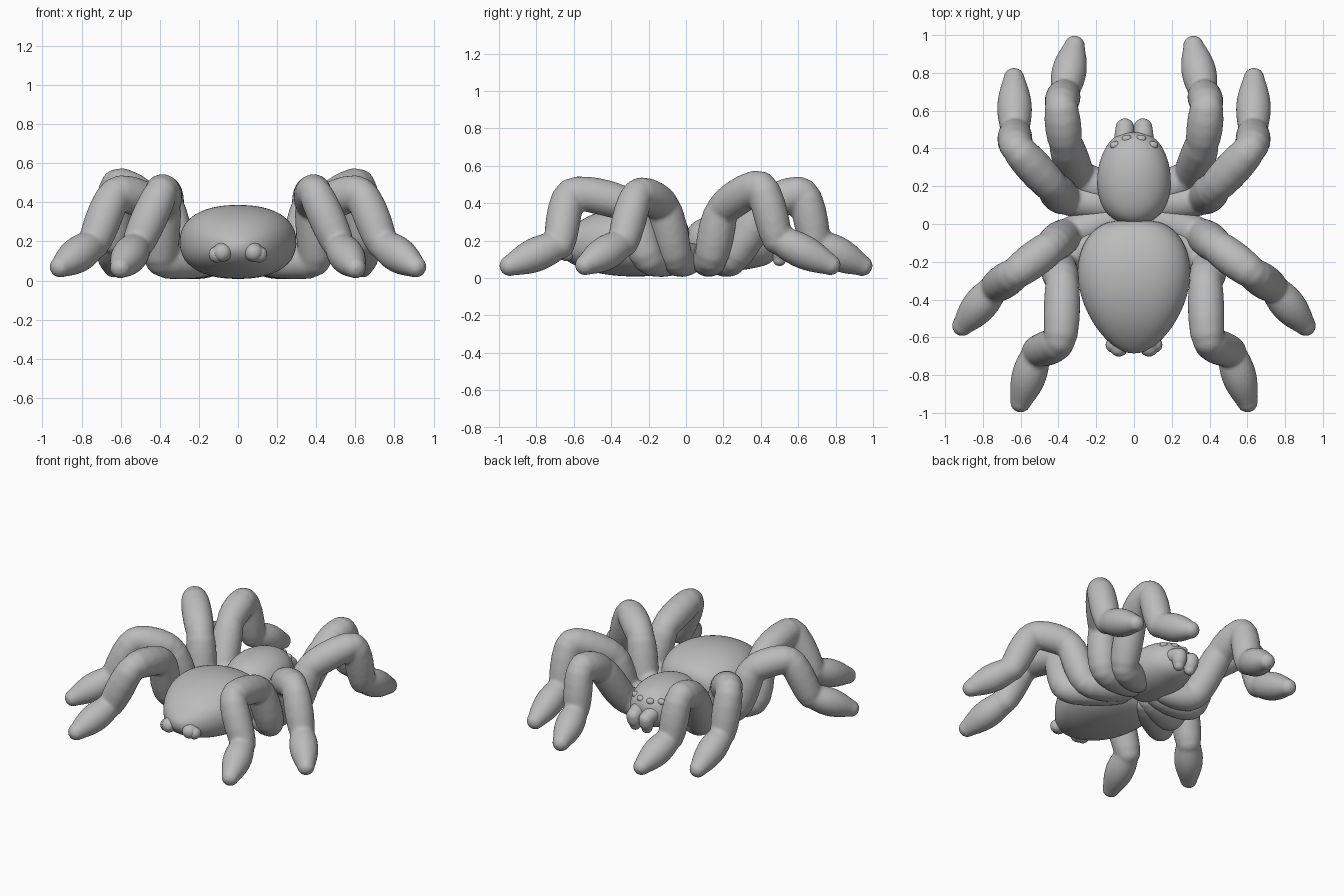
import bpy, bmesh, math
from mathutils import Vector

if "Cube" in bpy.data.objects:
    bpy.data.objects.remove(bpy.data.objects["Cube"])

grey = bpy.data.materials.new("plain grey")
grey.use_nodes = True
grey.diffuse_color = (0.5, 0.5, 0.5, 1)
grey.node_tree.nodes["Principled BSDF"].inputs["Base Color"].default_value = (0.5, 0.5, 0.5, 1)


def finish(bm, name):
    bmesh.ops.recalc_face_normals(bm, faces=bm.faces)
    for f in bm.faces:
        f.smooth = True
    mesh = bpy.data.meshes.new(name)
    bm.to_mesh(mesh)
    bm.free()
    mesh.materials.append(grey)
    obj = bpy.data.objects.new(name, mesh)
    bpy.context.collection.objects.link(obj)
    return obj


def skin_rings(bm, rings):
    """Join rings of points into a closed tube."""
    loops = [[bm.verts.new(p) for p in ring] for ring in rings]
    n = len(loops[0])
    for a, b in zip(loops, loops[1:]):
        for i in range(n):
            bm.faces.new((a[i], a[(i + 1) % n], b[(i + 1) % n], b[i]))
    bm.faces.new(loops[0])
    bm.faces.new(loops[-1])


def limb(bm, a, b, ra, rm, rb, n=20):
    """Round-ended segment with radii at its start, middle and end."""
    a, b = Vector(a), Vector(b)
    axis = (b - a).normalized()
    side = axis.orthogonal().normalized()
    up = axis.cross(side)
    prof = []
    for k in range(1, 7):
        t = k / 6 * math.pi / 2
        prof.append((a - axis * ra * math.cos(t), ra * math.sin(t)))
    for k in range(1, 12):
        t = k / 12
        r = ra * (1 - t) + rb * t + (rm - (ra + rb) / 2) * math.sin(math.pi * t)
        prof.append((a.lerp(b, t), r))
    for k in range(6, 0, -1):
        t = k / 6 * math.pi / 2
        prof.append((b + axis * rb * math.cos(t), rb * math.sin(t)))
    angles = [2 * math.pi * i / n for i in range(n)]
    skin_rings(bm, [[c + (side * math.cos(q) + up * math.sin(q)) * r for q in angles]
                    for c, r in prof])


def bent_path(points, radii, tension=0.28, steps=5):
    """Smooth curve through the joints, with a slight swell between them."""
    pts = [Vector(p) for p in points]
    last = len(pts) - 1
    tangents = [(pts[min(i + 1, last)] - pts[max(i - 1, 0)]) * tension for i in range(last + 1)]
    out = [(pts[0], radii[0])]
    for i in range(last):
        for k in range(1, steps + 1):
            t = k / steps
            h = t * t * (3 - 2 * t)
            p = (pts[i].lerp(pts[i + 1], h) + tangents[i] * t * (1 - t) ** 2
                 - tangents[i + 1] * t * t * (1 - t))
            r = radii[i] * (1 - t) + radii[i + 1] * t + 0.012 * math.sin(math.pi * t)
            out.append((p, r))
    return out


def body(name, sections, boxy, n=24):
    """Loft of rounded sections: y, half width, bottom, top."""
    def power(v):
        return math.copysign(abs(v) ** boxy, v)
    bm = bmesh.new()
    angles = [2 * math.pi * i / n for i in range(n)]
    skin_rings(bm, [[(w * power(math.cos(q)), y,
                      (lo + hi) / 2 + (hi - lo) / 2 * power(math.sin(q)))
                     for q in angles] for y, w, lo, hi in sections])
    obj = finish(bm, name)
    sub = obj.modifiers.new("smooth", "SUBSURF")
    sub.levels = sub.render_levels = 2


# Abdomen and head
body("abdomen", [
    (0.02, 0.07, 0.13, 0.24), (0.01, 0.15, 0.09, 0.29), (-0.03, 0.215, 0.05, 0.33),
    (-0.1, 0.27, 0.025, 0.362), (-0.2, 0.302, 0.006, 0.387), (-0.3, 0.302, 0.006, 0.39),
    (-0.4, 0.28, 0.012, 0.377), (-0.5, 0.235, 0.03, 0.345), (-0.58, 0.18, 0.06, 0.3),
    (-0.64, 0.12, 0.09, 0.25), (-0.675, 0.06, 0.13, 0.21), (-0.685, 0.02, 0.16, 0.185)], 0.87)
body("head", [
    (0.0, 0.04, 0.12, 0.23), (0.01, 0.085, 0.08, 0.27), (0.05, 0.145, 0.05, 0.31),
    (0.12, 0.185, 0.035, 0.335), (0.21, 0.2, 0.035, 0.348), (0.3, 0.193, 0.04, 0.346),
    (0.38, 0.168, 0.055, 0.33), (0.44, 0.13, 0.07, 0.3), (0.475, 0.085, 0.1, 0.26),
    (0.487, 0.03, 0.14, 0.22)], 0.95)

# Legs: hip, low bend, high bend, knee, ankle, toe
legs = {
    "front": [(0.1, 0.17, 0.11), (0.29, 0.25, 0.108), (0.362, 0.43, 0.38),
              (0.385, 0.625, 0.45), (0.368, 0.69, 0.19), (0.315, 0.942, 0.066)],
    "second": [(0.1, 0.1, 0.11), (0.36, 0.135, 0.108), (0.43, 0.195, 0.365),
               (0.618, 0.4, 0.488), (0.63, 0.485, 0.21), (0.635, 0.772, 0.07)],
    "third": [(0.1, 0.03, 0.11), (0.35, -0.055, 0.108), (0.44, -0.12, 0.38),
              (0.625, -0.26, 0.445), (0.735, -0.335, 0.19), (0.908, -0.538, 0.07)],
    "rear": [(0.1, -0.02, 0.11), (0.39, -0.2, 0.108), (0.38, -0.31, 0.385),
             (0.393, -0.615, 0.45), (0.515, -0.675, 0.18), (0.6, -0.942, 0.066)]}
joint_radii = (0.075, 0.086, 0.087, 0.083, 0.08)
for label, path in legs.items():
    for sign, side in ((1, "left"), (-1, "right")):
        pts = [(x * sign, y, z) for x, y, z in path]
        bm = bmesh.new()
        curve = bent_path(pts[:5], joint_radii)
        for (a, ra), (b, rb) in zip(curve, curve[1:]):
            limb(bm, a, b, ra, (ra + rb) / 2, rb)
        limb(bm, pts[4], pts[5], 0.074, 0.092, 0.056)
        leg = finish(bm, f"{label}_leg_{side}")
        fuse = leg.modifiers.new("fuse", "REMESH")
        fuse.mode = "VOXEL"
        fuse.voxel_size = 0.012
        fuse.use_smooth_shade = True
        soft = leg.modifiers.new("soften", "SMOOTH")
        soft.factor, soft.iterations = 0.5, 4

# Paired small parts: jaws, spinnerets and eyes
for sign, side in ((1, "left"), (-1, "right")):
    bm = bmesh.new()
    limb(bm, (sign * 0.055, 0.42, 0.19), (sign * 0.048, 0.51, 0.165), 0.05, 0.052, 0.049)
    limb(bm, (sign * 0.048, 0.51, 0.165), (sign * 0.045, 0.5, 0.1), 0.049, 0.048, 0.036)
    finish(bm, "jaw_" + side)
    bm = bmesh.new()
    limb(bm, (sign * 0.07, -0.57, 0.16), (sign * 0.08, -0.655, 0.143), 0.052, 0.052, 0.047)
    limb(bm, (sign * 0.075, -0.645, 0.145), (sign * 0.108, -0.64, 0.133), 0.047, 0.046, 0.042)
    finish(bm, "spinneret_" + side)
    bm = bmesh.new()
    for x, y, z in ((0.038, 0.452, 0.264), (0.1, 0.418, 0.264)):
        limb(bm, (sign * (x - 0.006), y, z), (sign * (x + 0.006), y - 0.002, z),
             0.021, 0.022, 0.021, 12)
    finish(bm, "eyes_" + side)
